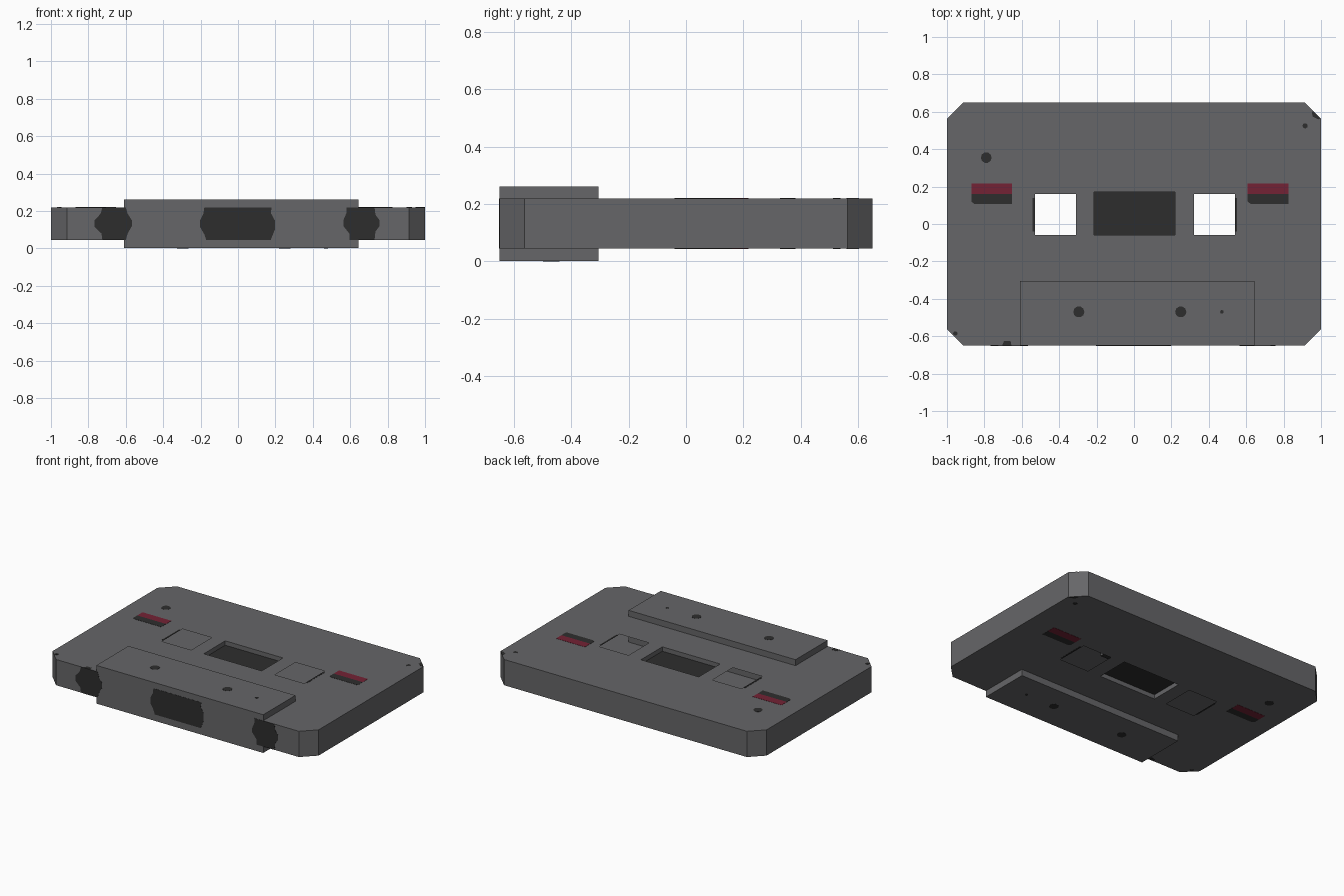
import bpy, bmesh, math

if "Cube" in bpy.data.objects:
    bpy.data.objects.remove(bpy.data.objects["Cube"])

Z0, Z1 = 0.045, 0.22          # body bottom / top
EPS = 0.0012                  # thickness of printed marks


def material(name, rgb):
    m = bpy.data.materials.new(name)
    m.diffuse_color = (*rgb, 1)
    m.use_nodes = True
    m.node_tree.nodes["Principled BSDF"].inputs["Base Color"].default_value = m.diffuse_color
    return m


GREY = material("grey_plastic", (0.133, 0.133, 0.138))
DARK = material("dark_grey", (0.027, 0.027, 0.027))
RED = material("dark_red", (0.175, 0.016, 0.035))


def finish(name, bm, *mats):
    me = bpy.data.meshes.new(name)
    bm.to_mesh(me)
    bm.free()
    for m in mats:
        me.materials.append(m)
    ob = bpy.data.objects.new(name, me)
    bpy.context.collection.objects.link(ob)
    return ob


def rect(x0, x1, y0, y1):
    return [(x0, y0), (x1, y0), (x1, y1), (x0, y1)]


def disc(x, y, r, n=10):
    return [(x + r * math.cos(2 * math.pi * i / n),
             y + r * math.sin(2 * math.pi * i / n)) for i in range(n)]


def prism(name, pts, a, b, mat, front=False):
    """Extrude a 2D outline from a to b, along z or (front) along y."""
    bm = bmesh.new()
    place = (lambda p, d: (p[0], d, p[1])) if front else (lambda p, d: (p[0], p[1], d))
    lo = [bm.verts.new(place(p, a)) for p in pts]
    hi = [bm.verts.new(place(p, b)) for p in pts]
    bm.faces.new(lo)
    bm.faces.new(hi)
    for i in range(len(pts)):
        j = (i + 1) % len(pts)
        bm.faces.new((lo[i], lo[j], hi[j], hi[i]))
    bmesh.ops.recalc_face_normals(bm, faces=bm.faces)
    return finish(name, bm, mat)


# Hollow body shell: chamfered outline, two open reel holes, recessed window
c, Y = 0.087, 0.65
outline = [(-1 + c, -Y), (1 - c, -Y), (1, -Y + c), (1, Y - c),
           (1 - c, Y), (-1 + c, Y), (-1, Y - c), (-1, -Y + c)]
window = rect(-0.215, 0.22, -0.06, 0.17)
holes = [rect(-0.53, -0.31, -0.06, 0.16), rect(0.32, 0.54, -0.06, 0.16)]

bm = bmesh.new()
rims = []
for z, up in ((Z0, -1), (Z1, 1)):
    edges, loops = [], []
    for pts in [outline, window] + holes:
        vs = [bm.verts.new((x, y, z)) for x, y in pts]
        edges += [bm.edges.new((vs[i - 1], vs[i])) for i in range(len(vs))]
        loops.append(vs)
    res = bmesh.ops.triangle_fill(bm, edges=edges, use_beauty=True, normal=(0, 0, up))
    for f in res["geom"]:
        if isinstance(f, bmesh.types.BMFace):
            f.normal_update()
            if f.normal.z * up < 0:
                f.normal_flip()
    rims.append(loops[0])
    # window recess: grey walls and dark floor
    top = loops[1]
    floor = [bm.verts.new((v.co.x, v.co.y, z - up * 0.03)) for v in top]
    for i in range(4):
        q = [top[i - 1], top[i], floor[i], floor[i - 1]]
        bm.faces.new(q if up > 0 else q[::-1])
    bm.faces.new(floor if up > 0 else floor[::-1]).material_index = 1
for i in range(8):
    j = (i + 1) % 8
    bm.faces.new((rims[0][i], rims[0][j], rims[1][j], rims[1][i]))
finish("cassette_body", bm, GREY, DARK)

# Thicker block along the front edge
prism("front_block", rect(-0.61, 0.645, -0.65, -0.305), EPS, 0.262 - EPS, GREY)

# Marks repeated on the top and bottom faces
marks = [("screw_left_back", disc(-0.79, 0.355, 0.029), DARK),
         ("screw_right_back", disc(0.915, 0.525, 0.014), DARK),
         ("corner_mark_front", disc(-0.955, -0.585, 0.012), DARK),
         ("edge_mark_front", [(-0.705, -0.65), (-0.655, -0.65), (-0.66, -0.625), (-0.695, -0.625)], DARK),
         ("corner_mark_back", [(0.95, 0.60), (0.955, 0.575), (0.985, 0.56), (1, 0.563), (0.96, 0.603)], DARK),
         ("hole_mark_left", rect(-0.542, -0.531, -0.04, 0.14), DARK),
         ("hole_mark_right", rect(0.541, 0.552, -0.04, 0.14), DARK)]
for side, x in (("left", -0.87), ("right", 0.608)):
    w = 0.217
    marks.append((f"tab_red_{side}", rect(x, x + w, 0.16, 0.217), RED))
    marks.append((f"tab_dark_{side}", [(x, 0.16), (x, 0.12), (x + 0.015, 0.108),
                                       (x + w, 0.108), (x + w, 0.16)], DARK))
for name, pts, mat in marks:
    prism(name + "_top", pts, Z1 - 0.001, Z1 + EPS, mat)
    prism(name + "_bottom", pts, Z0 - EPS, Z0 + 0.001, mat)

# Dots on the front block
for i, (x, r) in enumerate(((-0.295, 0.03), (0.25, 0.03), (0.47, 0.01))):
    pts = disc(x, -0.47, r)
    prism(f"block_dot_top_{i}", pts, 0.26, 0.262, DARK)
    prism(f"block_dot_bottom_{i}", pts, 0, 0.002, DARK)

# Dark openings painted on the front face
openings = {
    "opening_centre": [(-0.17, Z0), (0.175, Z0), (0.197, 0.10), (0.197, 0.15), (0.175, 0.19), (0.18, Z1),
                       (-0.18, Z1), (-0.185, 0.185), (-0.203, 0.15), (-0.203, 0.115), (-0.18, 0.075)],
    "opening_left": [(-0.725, Z0), (-0.60, Z0), (-0.59, 0.08), (-0.567, 0.12), (-0.567, 0.15), (-0.59, 0.185),
                     (-0.60, Z1), (-0.725, Z1), (-0.735, 0.185), (-0.767, 0.15), (-0.767, 0.115), (-0.73, 0.08)],
    "opening_right": [(0.595, Z0), (0.73, Z0), (0.735, 0.09), (0.757, 0.12), (0.757, 0.15), (0.735, 0.18),
                      (0.73, Z1), (0.58, Z1), (0.58, 0.19), (0.563, 0.15), (0.563, 0.12), (0.595, 0.08)],
}
for name, pts in openings.items():
    prism(name, pts, -0.65 - EPS, -0.649, DARK, front=True)
